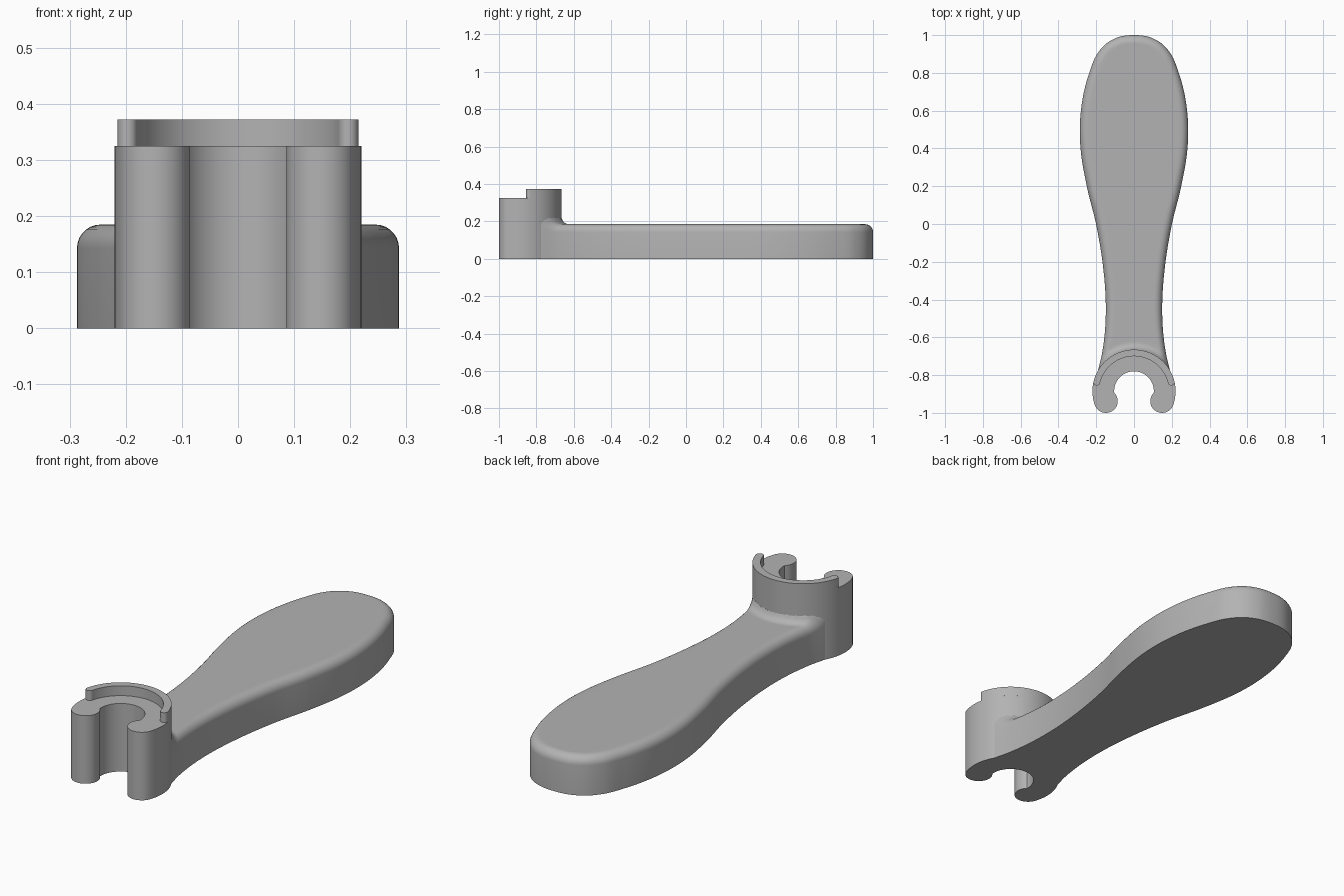
import bpy, bmesh, math
from mathutils import Vector
from mathutils.geometry import interpolate_bezier

if "Cube" in bpy.data.objects:
    bpy.data.objects.remove(bpy.data.objects["Cube"])

grey = bpy.data.materials.new("plain grey")
grey.diffuse_color = (0.45, 0.45, 0.45, 1)
grey.use_nodes = True
grey.node_tree.nodes["Principled BSDF"].inputs["Base Color"].default_value = grey.diffuse_color

CY = -0.885          # clip centre on y
R = 0.22             # clip outer radius
TOP = 0.185          # handle thickness
ROUND = 0.042        # handle edge rounding
FILLET = 0.04        # fillet between handle and clip


def finish(name, bm):
    bmesh.ops.remove_doubles(bm, verts=bm.verts, dist=1e-5)
    bmesh.ops.recalc_face_normals(bm, faces=bm.faces)
    me = bpy.data.meshes.new(name)
    bm.to_mesh(me)
    bm.free()
    me.materials.append(grey)
    ob = bpy.data.objects.new(name, me)
    bpy.context.collection.objects.link(ob)
    bpy.ops.object.select_all(action='DESELECT')
    ob.select_set(True)
    bpy.context.view_layer.objects.active = ob
    bpy.ops.object.shade_smooth_by_angle(angle=math.radians(35))


def c_shape(name, r_out, r_in, cap, end, z0, z1):
    """Extruded open ring with round ends; end = angle of the right end."""
    n = 40
    half = [(r_out * math.cos(a), r_out * math.sin(a))
            for a in (math.pi / 2 + (end - math.pi / 2) * i / n for i in range(n + 1))]
    d = r_out - cap
    c = max(-1, min(1, (r_in ** 2 - d * d - cap * cap) / (2 * d * cap)))
    sweep = 2 * math.pi - math.acos(c)
    for i in range(1, 25):
        a = end - sweep * i / 24
        half.append((d * math.cos(end) + cap * math.cos(a),
                     d * math.sin(end) + cap * math.sin(a)))
    a0 = math.atan2(half[-1][1], half[-1][0])
    for i in range(1, n + 1):
        a = a0 + (math.pi / 2 - a0) * i / n
        half.append((r_in * math.cos(a), r_in * math.sin(a)))
    pts = half + [(-x, y) for x, y in half[-2:0:-1]]
    bm = bmesh.new()
    face = bm.faces.new([bm.verts.new((x, y + CY, z0)) for x, y in pts])
    up = bmesh.ops.extrude_face_region(bm, geom=[face])["geom"]
    bmesh.ops.translate(bm, vec=(0, 0, z1 - z0),
                        verts=[v for v in up if isinstance(v, bmesh.types.BMVert)])
    finish(name, bm)


# Clip with two round jaws, and the thin lip on its top
c_shape("clip", R, 0.105, 0.0625, math.asin(-0.0525 / 0.1575), 0, 0.325)
c_shape("clip_lip", R, 0.185, 0.0175, math.asin(0.0475 / 0.2025), 0.325, 0.372)

# Handle: right half outline (half width, y) from the clip to the far tip
key = [(0.202, -0.84), (0.196, -0.8), (0.172, -0.7), (0.157, -0.6), (0.15, -0.5),
       (0.15, -0.4), (0.167, -0.2), (0.201, 0), (0.25, 0.2), (0.283, 0.4),
       (0.287, 0.5), (0.281, 0.6), (0.265, 0.7), (0.237, 0.8), (0.195, 0.9),
       (0.147, 0.955), (0.08, 0.99), (0, 1)]
key = [Vector(k) for k in key]
ext = [2 * key[0] - key[1]] + key + [Vector((-key[-2].x, key[-2].y))]
outline = []
for i in range(1, len(ext) - 2):
    p0, p1, p2, p3 = ext[i - 1:i + 3]
    # tangents weighted for unevenly spaced points
    l0, l1, l2 = (p1 - p0).length, (p2 - p1).length, (p3 - p2).length
    t1 = ((p1 - p0) / l0 * l1 + (p2 - p1) / l1 * l0) / (l0 + l1)
    t2 = ((p2 - p1) / l1 * l2 + (p3 - p2) / l2 * l1) / (l1 + l2)
    seg = interpolate_bezier(p1, p1 + t1 * l1 / 3, p2 - t2 * l1 / 3, p2, 13)
    outline += [Vector(s[:2]) for s in seg[:-1]]
outline.append(key[-1])


def fillet(x, y):
    r = max(math.hypot(x, y - CY), R + 1e-4)
    g = R + FILLET - r
    return FILLET - math.sqrt(FILLET ** 2 - g * g) if g > 0 else 0


bm = bmesh.new()
STEPS, RUNGS = 7, 20
top, bottom = [], []
for i, p in enumerate(outline):
    t = outline[min(i + 1, len(outline) - 1)] - outline[max(i - 1, 0)]
    nrm = Vector((-t.y, t.x)).normalized()
    if i == len(outline) - 1:
        nrm = Vector((0, -1))
    # rounded edge, then straight across to the mirrored edge
    side = []
    for k in range(STEPS + 1):
        a = math.pi / 2 * k / STEPS
        q = p + nrm * ROUND * (1 - math.cos(a))
        side.append((q.x, q.y, TOP - ROUND * (1 - math.sin(a))))
    w, y, z = side[-1]
    row = side + [(w * (1 - 2 * j / RUNGS), y, z) for j in range(1, RUNGS)]
    row += [(-x, yy, zz) for x, yy, zz in reversed(side)]
    # rows bow around the clip near it
    bow = 0.14 * max(0, min(1, (-0.3 - p.y) / 0.54))
    pts = []
    for x, yy, zz in row:
        yy += bow * (1 - (x / p.x) ** 2) if p.x > 1e-6 else 0
        pts.append((x, yy, zz + fillet(x, yy)))
    top.append([bm.verts.new(q) for q in pts])
    bottom.append([bm.verts.new((q[0], q[1], 0)) for q in pts])

for i in range(len(top) - 1):
    n = len(top[i])
    for g in (top, bottom):
        for j in range(n - 1):
            bm.faces.new((g[i][j], g[i][j + 1], g[i + 1][j + 1], g[i + 1][j]))
    for j in (0, n - 1):
        bm.faces.new((top[i][j], top[i + 1][j], bottom[i + 1][j], bottom[i][j]))
for j in range(len(top[0]) - 1):
    bm.faces.new((top[0][j], top[0][j + 1], bottom[0][j + 1], bottom[0][j]))
finish("handle", bm)
